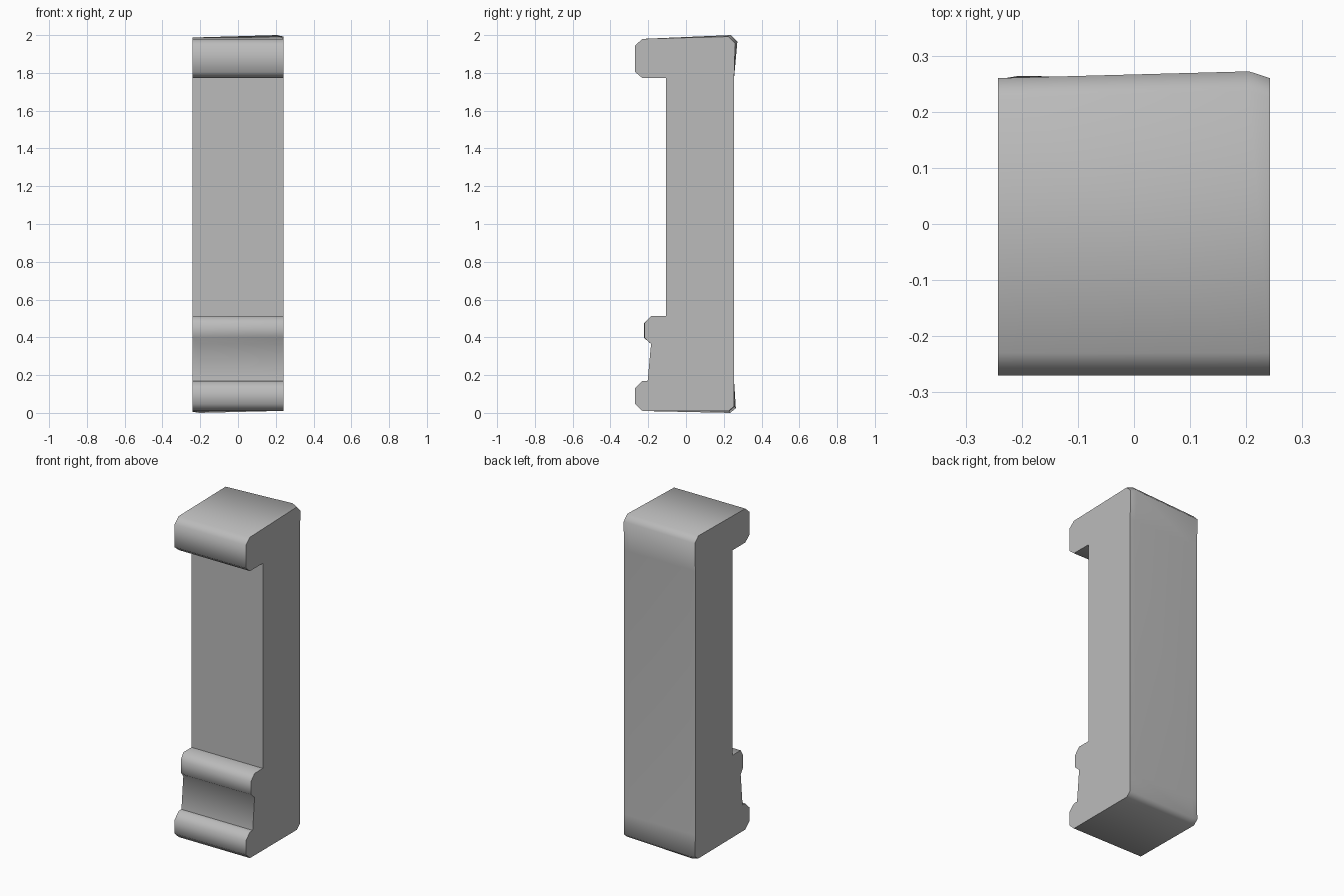
import bpy
import bmesh
import math

default_cube = bpy.data.objects.get("Cube")
if default_cube:
    bpy.data.objects.remove(default_cube, do_unlink=True)

stone = bpy.data.materials.new("grey_stone")
stone.use_nodes = True
GREY = (0.5, 0.5, 0.5, 1)
stone.diffuse_color = GREY
stone.node_tree.nodes["Principled BSDF"].inputs["Base Color"].default_value = GREY


def section(lip, top_y, top_z, foot_y, foot_z):
    """Side outline (y, z), with the slightly uneven lip and rear corners."""
    return [
        # cornice
        (-0.23, 1.98), (-0.27, 1.945), (-0.27, 1.805), (-0.23, 1.772), (-0.105, 1.772),
        # shaft and middle moulding
        (-0.105, 0.513), (-0.185, 0.513), (lip, 0.476), (lip, 0.397), (-0.185, 0.365),
        # sloping band and foot moulding
        (-0.203, 0.17), (-0.23, 0.17), (-0.27, 0.13), (-0.27, 0.047), (-0.23, 0.01),
        # worn rear corners
        (foot_y - 0.03, foot_z), (foot_y, foot_z + 0.025), (0.255, 0.16),
        (0.255, 1.78), (top_y, top_z - 0.035), (top_y - 0.035, top_z),
    ]


def loft(name, slices):
    """Skin a row of matching outlines placed along x."""
    bm = bmesh.new()
    rings = [[bm.verts.new((x, y, z)) for y, z in outline] for x, outline in slices]
    for a, b in zip(rings, rings[1:]):
        for i in range(len(a)):
            j = (i + 1) % len(a)
            bm.faces.new((a[i], a[j], b[j], b[i]))
    bm.faces.new(rings[0])
    bm.faces.new(rings[-1])
    bmesh.ops.recalc_face_normals(bm, faces=bm.faces)
    mesh = bpy.data.meshes.new(name)
    bm.to_mesh(mesh)
    bm.free()
    mesh.materials.append(stone)
    obj = bpy.data.objects.new(name, mesh)
    bpy.context.collection.objects.link(obj)
    return obj


pillar = loft("pillar", [
    (-0.242, section(-0.208, 0.26, 1.987, 0.258, 0.006)),
    (-0.205, section(-0.222, 0.261, 1.988, 0.264, 0.0)),
    (0.205, section(-0.222, 0.272, 2.0, 0.257, 0.01)),
    (0.242, section(-0.219, 0.26, 1.992, 0.255, 0.01)),
])
bpy.ops.object.select_all(action="DESELECT")
pillar.select_set(True)
bpy.context.view_layer.objects.active = pillar
bpy.ops.object.shade_smooth_by_angle(angle=math.radians(55))
